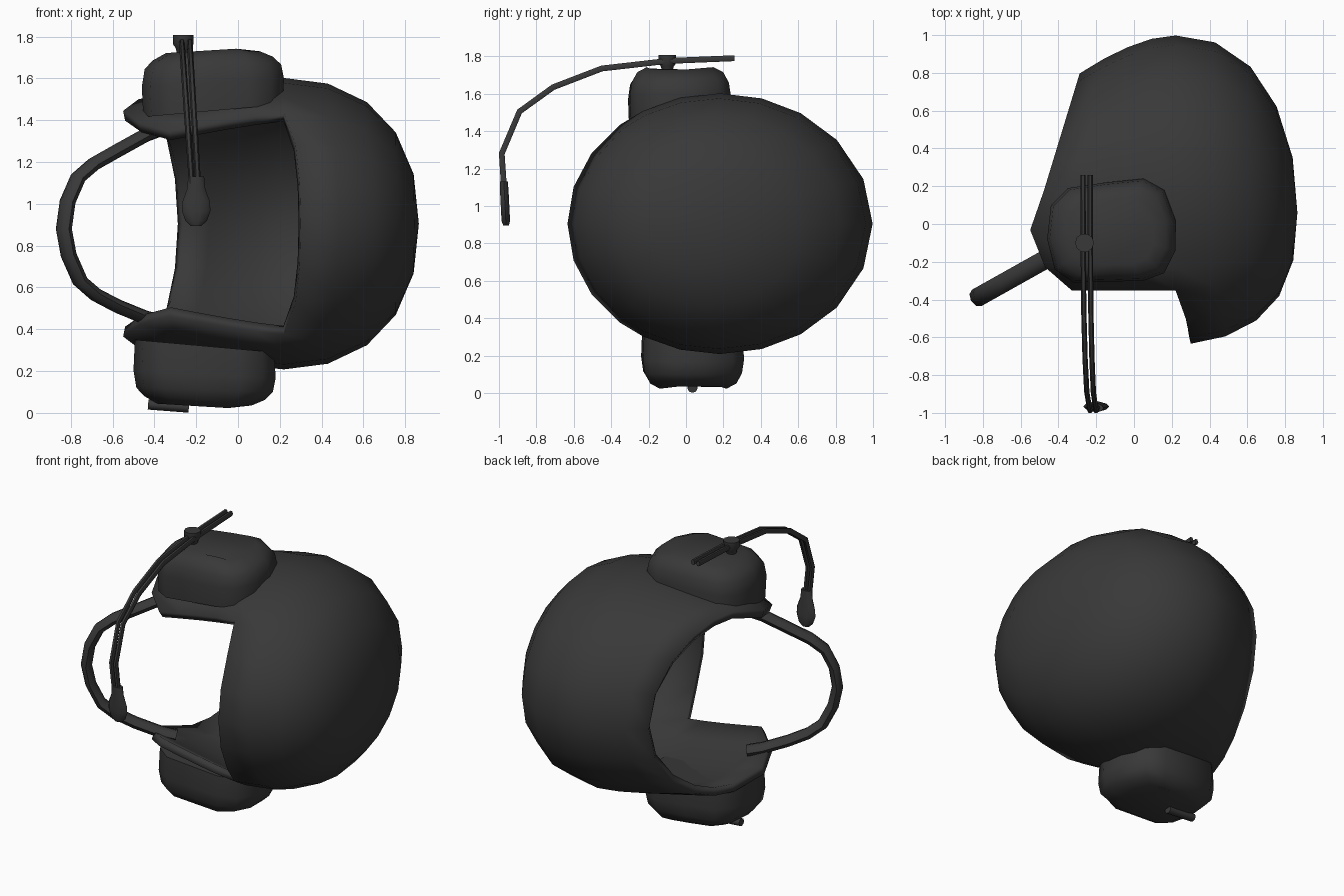
import bpy, bmesh, math
from mathutils import Vector

if "Cube" in bpy.data.objects:
    bpy.data.objects.remove(bpy.data.objects["Cube"])

mat = bpy.data.materials.new("dark_grey")
mat.diffuse_color = (0.04, 0.04, 0.04, 1)
mat.use_nodes = True
mat.node_tree.nodes["Principled BSDF"].inputs["Base Color"].default_value = mat.diffuse_color
ZC = 0.905  # middle of the helmet (it lies on its side, crown towards +x)


def make(name, bm, angle=40):
    me = bpy.data.meshes.new(name)
    bm.to_mesh(me)
    bm.free()
    ob = bpy.data.objects.new(name, me)
    bpy.context.collection.objects.link(ob)
    me.materials.append(mat)
    bpy.ops.object.select_all(action='DESELECT')
    ob.select_set(True)
    bpy.context.view_layer.objects.active = ob
    bpy.ops.object.shade_smooth_by_angle(angle=math.radians(angle))
    return ob


def loft(name, rings, angle=40):
    """Skin a list of closed point rings and cap both ends."""
    bm = bmesh.new()
    vs = [[bm.verts.new(p) for p in r] for r in rings]
    n = len(vs[0])
    for a, b in zip(vs, vs[1:]):
        for i in range(n):
            j = (i + 1) % n
            bm.faces.new((a[i], a[j], b[j], b[i]))
    bm.faces.new(vs[0])
    bm.faces.new(vs[-1])
    bmesh.ops.recalc_face_normals(bm, faces=bm.faces)
    return make(name, bm, angle)


def sweep(name, path, side, half_side, half_in, n=8):
    """Sweep an ellipse along a path lying in the plane normal to side."""
    path = [Vector(p) for p in path]
    side = Vector(side).normalized()
    rings = []
    for i, p in enumerate(path):
        tan = (path[min(i + 1, len(path) - 1)] - path[max(i - 1, 0)]).normalized()
        nor = tan.cross(side).normalized()
        rings.append([p + side * half_side * math.cos(2 * math.pi * k / n)
                      + nor * half_in * math.sin(2 * math.pi * k / n) for k in range(n)])
    return loft(name, rings, 50)


# --- helmet shell: columns around the crown axis, open face and neck ---
def shell_point(x, a):
    c, ry, rz = 0.18, 0.818, 0.697
    if x > 0.2:
        t = min((x - 0.2) / 0.665, 1)
        f = (1 - t ** 2.3) ** (1 / 2.3)
        c, ry, rz = c - 0.12 * t ** 3, ry * f, rz * f
    else:
        s = (0.2 - x) / 0.75
        rz -= (0.115 + 0.09 * max(math.cos(a), 0)) * s ** 1.2
        if math.cos(a) < 0:
            ry -= 0.4 * s ** 1.6
    return Vector((x, c - ry * math.cos(a), ZC + rz * math.sin(a)))


def neck_edge(a):
    if abs(math.degrees(a)) < 55:
        return -0.33
    x = -0.3
    for _ in range(8):
        y = shell_point(x, a).y
        x = -0.54 + (y + 0.03) * 0.305 if y > -0.03 else -0.55 + (-0.03 - y) * 0.4
    return x


half = [0, 16.5, 33, 49.5, 60, 75, 90, 106, 122, 140, 160, 180]
brow = {0: 0.3, 16.5: 0.295, 33: 0.275}
degs = half + [-d for d in half[-2:0:-1]]
bm = bmesh.new()
pole = bm.verts.new((0.865, 0.06, ZC))
cols = []
for d in degs:
    a, xu = math.radians(d), brow.get(abs(d), 0.22)
    xs = [xu + (0.865 - xu) * math.sin(math.radians(p)) for p in (74, 56, 38, 19, 0)]
    if abs(d) > 40:
        e = neck_edge(a)
        xs += [xu + (e - xu) * k / 4 for k in (1, 2, 3, 4)]
    cols.append([bm.verts.new(shell_point(x, a)) for x in xs])
for i, c0 in enumerate(cols):
    c1 = cols[(i + 1) % len(cols)]
    bm.faces.new((pole, c0[0], c1[0]))
    for k in range(min(len(c0), len(c1)) - 1):
        bm.faces.new((c0[k], c0[k + 1], c1[k + 1], c1[k]))
bm.normal_update()
if sum(f.normal.dot(f.calc_center_median() - Vector((0.1, 0.18, ZC))) for f in bm.faces) < 0:
    bmesh.ops.reverse_faces(bm, faces=bm.faces)
shell = make("helmet_shell", bm, 45)
sol = shell.modifiers.new("thickness", 'SOLIDIFY')
sol.thickness, sol.offset = 0.05, -1

# --- ear pods: rounded box lofts, mirrored to both sides ---
outline = [(-0.32, -0.31), (-0.12, -0.305), (0.05, -0.3), (0.16, -0.26), (0.22, -0.14),
           (0.22, 0.02), (0.16, 0.18), (0.05, 0.24), (-0.15, 0.22), (-0.35, 0.19),
           (-0.44, 0.1), (-0.46, -0.08), (-0.42, -0.24)]


def pod(name, lower):
    rings = []
    for z, s in ((1.445, 0.98), (1.58, 1.0), (1.655, 0.96), (1.705, 0.85), (1.735, 0.66)):
        ring = []
        for x, y in outline:
            px, py = -0.12 + (x + 0.12) * s, -0.035 + (y + 0.035) * s
            pz = z + 0.08 * (px + 0.12) * (1.78 - z) / 0.3
            if z > 1.7:  # outer face rises gently, then drops towards the crown
                pz += 0.05 * (px + 0.12) if px < 0.06 else -0.008
            ring.append((px - 0.04, py + 0.07, 1.765 - pz) if lower else (px, py, pz))
        rings.append(ring)
    return loft(name, rings, 50)


pod("upper_ear_pod", False)
pod("lower_ear_pod", True)

# --- chin strap ---
strap = [(-0.36, 1.36), (-0.44, 1.33), (-0.575, 1.255), (-0.69, 1.19), (-0.765, 1.125),
         (-0.815, 1.01), (-0.833, 0.88), (-0.81, 0.755), (-0.755, 0.63), (-0.68, 0.565),
         (-0.575, 0.51), (-0.44, 0.455), (-0.36, 0.435)]
sweep("chin_strap", [(x, -0.16 + (x + 0.42) * 0.56, z) for x, z in strap],
      (0.49, -0.87, 0), 0.05, 0.034)

# --- microphone boom: twin rods ---
boom = [(0.26, 1.79), (-0.1, 1.775), (-0.45, 1.735), (-0.71, 1.635), (-0.89, 1.505),
        (-0.985, 1.28), (-0.972, 1.08)]
for name, x0, x1 in (("boom_rod_left", -0.27, -0.22), ("boom_rod_right", -0.232, -0.19)):
    pts = [(x0 + (x1 - x0) * (1.79 - z) / 0.71, y, z) for y, z in boom]
    sweep(name, pts, (1, 0, 0), 0.014, 0.018, 6)

# --- microphone capsule ---
caps = [(1.13, 0.038), (1.07, 0.044), (1.01, 0.066), (0.965, 0.068), (0.92, 0.052), (0.895, 0.026)]
loft("microphone", [[(-0.2 + r * math.cos(k * math.pi / 5),
                      -0.974 + (1.13 - z) * 0.05 + min(r * 0.6, 0.024) * math.sin(k * math.pi / 5), z)
                     for k in range(10)] for z, r in caps])


# --- boom clip and lower plug ---
def ring(z, r):
    return [(-0.262 + r * math.cos(k * math.pi / 5), -0.1 + r * math.sin(k * math.pi / 5), z)
            for k in range(10)]


loft("boom_clip", [ring(1.72, 0.03), ring(1.745, 0.036), ring(1.765, 0.05), ring(1.808, 0.05)])
sweep("lower_plug", [(-0.43, 0.035, 0.04), (-0.235, 0.035, 0.025)], (0, 1, 0), 0.027, 0.024)
